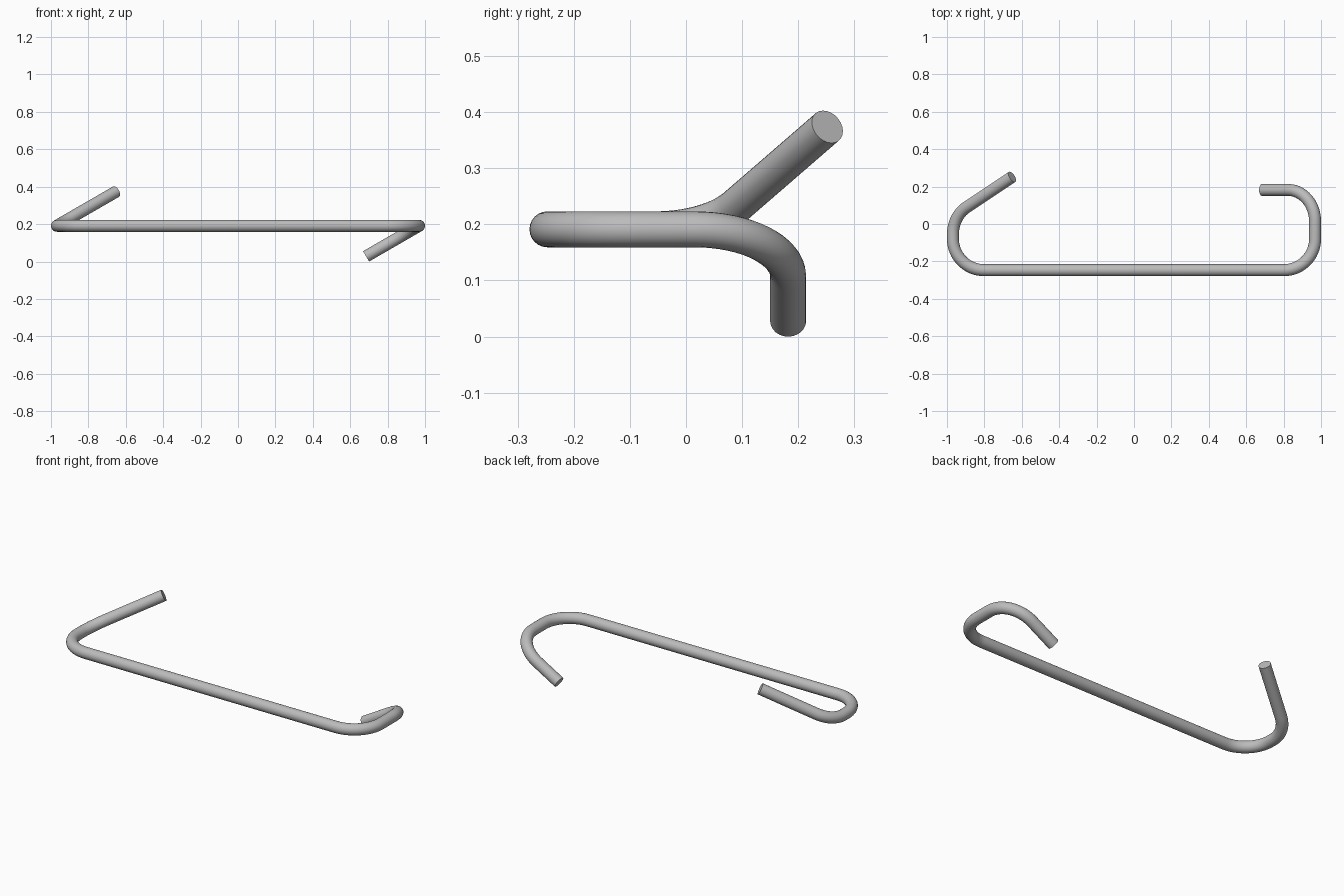
import bpy
import math
from mathutils import Vector, Quaternion

if "Cube" in bpy.data.objects:
    bpy.data.objects.remove(bpy.data.objects["Cube"])

ROD_RADIUS = 0.032
BEND_RADIUS = 0.167
BAR_Y, BAR_Z, SIDE_X = -0.247, 0.191, 0.968
C30 = math.cos(math.radians(30))


def bend(before, corner, after, steps=16):
    """Points of a round bend that replaces a sharp corner."""
    d_in = (corner - before).normalized()
    d_out = (after - corner).normalized()
    angle = d_in.angle(d_out)
    start = corner - d_in * BEND_RADIUS * math.tan(angle / 2)
    axis = d_in.cross(d_out).normalized()
    spoke = -axis.cross(d_in) * BEND_RADIUS
    centre = start - spoke
    return [centre + Quaternion(axis, angle * i / steps) @ spoke
            for i in range(steps + 1)]


# Corners of the bent rod: raised hook, long bar, lowered hook
raised_corner = Vector((-SIDE_X, 0.041, BAR_Z))
raised_tip = raised_corner + Vector((C30 * C30, 0.5, C30 * 0.5)) * 0.422
lowered_corner = Vector((SIDE_X, 0.182, BAR_Z))
lowered_tip = lowered_corner + Vector((-C30, 0, -0.5)) * 0.327
corners = [raised_tip, raised_corner,
           Vector((-SIDE_X, BAR_Y, BAR_Z)), Vector((SIDE_X, BAR_Y, BAR_Z)),
           lowered_corner, lowered_tip]

path = [corners[0]]
for trio in zip(corners, corners[1:], corners[2:]):
    path += bend(*trio)
path.append(corners[-1])

# Round rod swept along the path, with flat closed ends
curve = bpy.data.curves.new("bent_rod", "CURVE")
curve.dimensions = "3D"
curve.bevel_depth = ROD_RADIUS
curve.bevel_resolution = 10
curve.use_fill_caps = True
spline = curve.splines.new("POLY")
spline.points.add(len(path) - 1)
for point, co in zip(spline.points, path):
    point.co = (*co, 1)

steel = bpy.data.materials.new("grey_steel")
steel.use_nodes = True
steel.diffuse_color = (0.5, 0.5, 0.5, 1)
steel.node_tree.nodes["Principled BSDF"].inputs["Base Color"].default_value = (0.5, 0.5, 0.5, 1)
curve.materials.append(steel)

rod = bpy.data.objects.new("bent_rod", curve)
bpy.context.collection.objects.link(rod)
bpy.ops.object.select_all(action="DESELECT")
rod.select_set(True)
bpy.context.view_layer.objects.active = rod
bpy.ops.object.convert(target="MESH")
bpy.ops.object.shade_smooth_by_angle(angle=math.radians(40))
